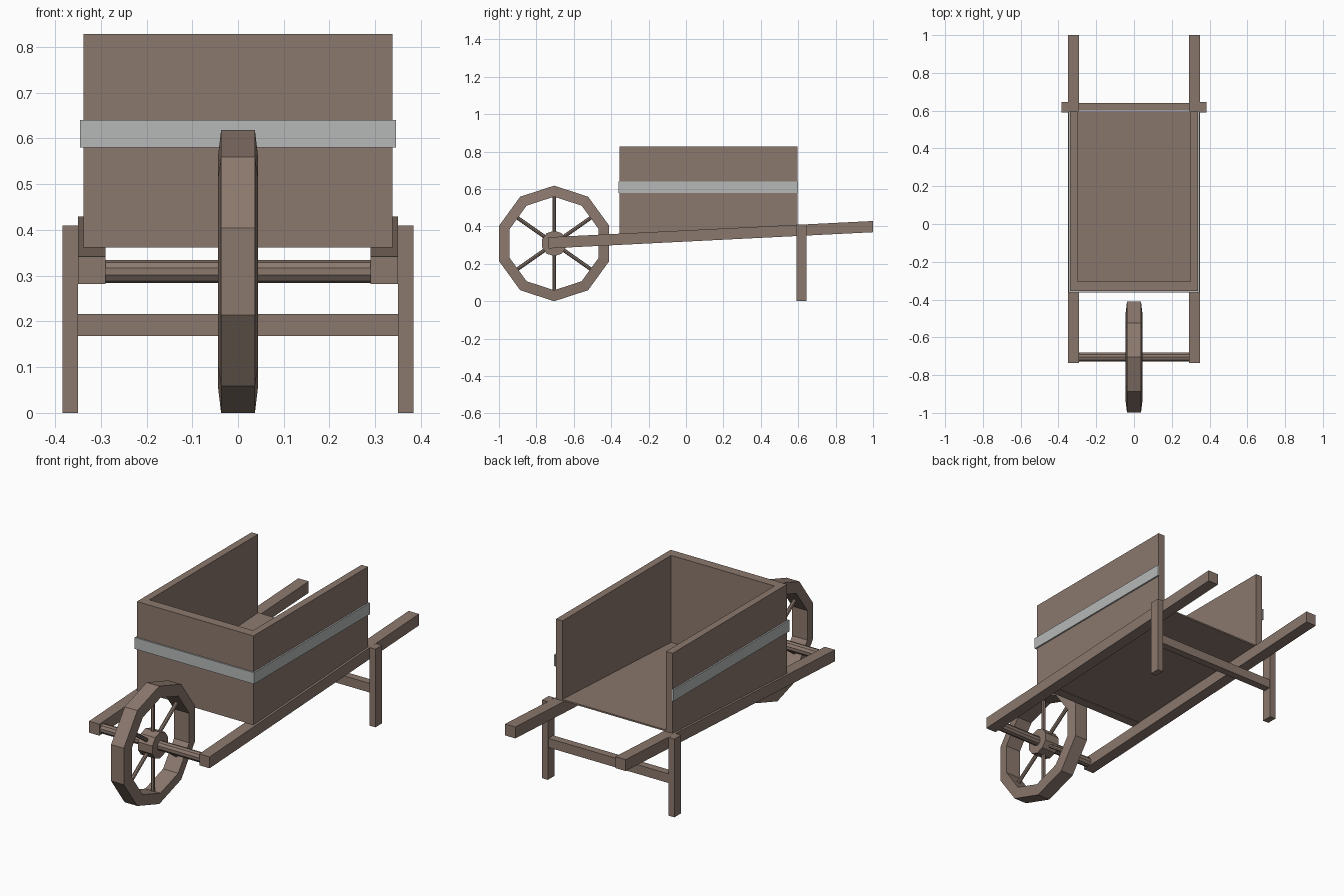
import bpy, bmesh, math
from mathutils import Matrix, Vector

cube = bpy.data.objects.get("Cube")
if cube:
    bpy.data.objects.remove(cube, do_unlink=True)


def material(name, rgb):
    m = bpy.data.materials.new(name)
    m.use_nodes = True
    m.diffuse_color = (*rgb, 1)
    m.node_tree.nodes["Principled BSDF"].inputs["Base Color"].default_value = (*rgb, 1)
    return m


WOOD = material("brown wood", (0.26, 0.19, 0.155))
IRON = material("grey iron", (0.47, 0.48, 0.48))


def finish(name, bm, mat):
    bmesh.ops.recalc_face_normals(bm, faces=bm.faces)
    mesh = bpy.data.meshes.new(name)
    bm.to_mesh(mesh)
    bm.free()
    mesh.materials.append(mat)
    obj = bpy.data.objects.new(name, mesh)
    bpy.context.collection.objects.link(obj)
    return obj


def prism(name, x0, x1, outline, mat=WOOD):
    """Extrude a (y, z) outline from x0 to x1."""
    bm = bmesh.new()
    face = bm.faces.new([bm.verts.new((x0, y, z)) for y, z in outline])
    ext = bmesh.ops.extrude_face_region(bm, geom=[face])["geom"]
    verts = [v for v in ext if isinstance(v, bmesh.types.BMVert)]
    bmesh.ops.translate(bm, verts=verts, vec=(x1 - x0, 0, 0))
    return finish(name, bm, mat)


def box(name, x0, x1, y0, y1, z0, z1, mat=WOOD):
    return prism(name, x0, x1, [(y0, z0), (y1, z0), (y1, z1), (y0, z1)], mat)


def rod(name, start, end, radius, sides):
    start, end = Vector(start), Vector(end)
    axis = end - start
    turn = axis.to_track_quat("Z", "Y").to_matrix().to_4x4()
    bm = bmesh.new()
    bmesh.ops.create_cone(bm, cap_ends=True, segments=sides, radius1=radius,
                          radius2=radius, depth=axis.length,
                          matrix=Matrix.Translation((start + end) / 2) @ turn)
    return finish(name, bm, WOOD)


def beam_top(y):
    return 0.379 + 0.05 * y


FRONT, BACK, TOP = -0.355, 0.595, 0.828

# Sloping handles, tray sides, legs and side straps
for side, s in (("left", 1), ("right", -1)):
    prism(side + "_handle", s * 0.29, s * 0.35,
          [(y, beam_top(y) - d) for y, d in ((-0.735, 0.06), (1, 0.06), (1, 0), (-0.735, 0))])
    prism(side + "_tray_side", s * 0.30, s * 0.338,
          [(FRONT, beam_top(FRONT)), (BACK, beam_top(BACK)), (BACK, TOP), (FRONT, TOP)])
    box(side + "_leg", s * 0.35, s * 0.384, 0.59, 0.645, 0, 0.41)
    box(side + "_strap", s * 0.338, s * 0.346, -0.362, 0.598, 0.58, 0.64, IRON)

# Tray front, floor, front strap and leg brace
box("tray_front", -0.30, 0.30, FRONT, -0.305, beam_top(FRONT), TOP)
prism("tray_floor", -0.30, 0.30,
      [(y, beam_top(y) + d) for y, d in ((FRONT, 0), (BACK, 0), (BACK, 0.008), (FRONT, 0.008))])
box("front_strap", -0.338, 0.338, -0.362, FRONT, 0.58, 0.64, IRON)
box("leg_brace", -0.35, 0.35, 0.60, 0.64, 0.168, 0.216)

# Ten-sided wheel rim, wider on its inner edge
WY, WZ = -0.705, 0.309
bm = bmesh.new()
section = [(0.037, 0.309), (0.044, 0.25), (-0.044, 0.25), (-0.037, 0.309)]
rings = []
for i in range(10):
    a = math.tau * i / 10
    rings.append([bm.verts.new((x, WY + r * math.sin(a), WZ + r * math.cos(a)))
                  for x, r in section])
for i, ring in enumerate(rings):
    after = rings[(i + 1) % 10]
    for j in range(4):
        k = (j + 1) % 4
        bm.faces.new((ring[j], ring[k], after[k], after[j]))
finish("wheel_rim", bm, WOOD)

# Hub, axle and spokes
rod("wheel_hub", (-0.042, WY, WZ), (0.042, WY, WZ), 0.068, 10)
rod("axle", (-0.30, WY, WZ), (0.30, WY, WZ), 0.025, 10)
for i, deg in enumerate((0, 55, 125, 180, 235, 305)):
    a = math.radians(deg)
    d = Vector((0, math.sin(a), math.cos(a)))
    hub = Vector((0, WY, WZ))
    rod("spoke_%d" % (i + 1), hub + d * 0.05, hub + d * 0.252, 0.01, 8)
